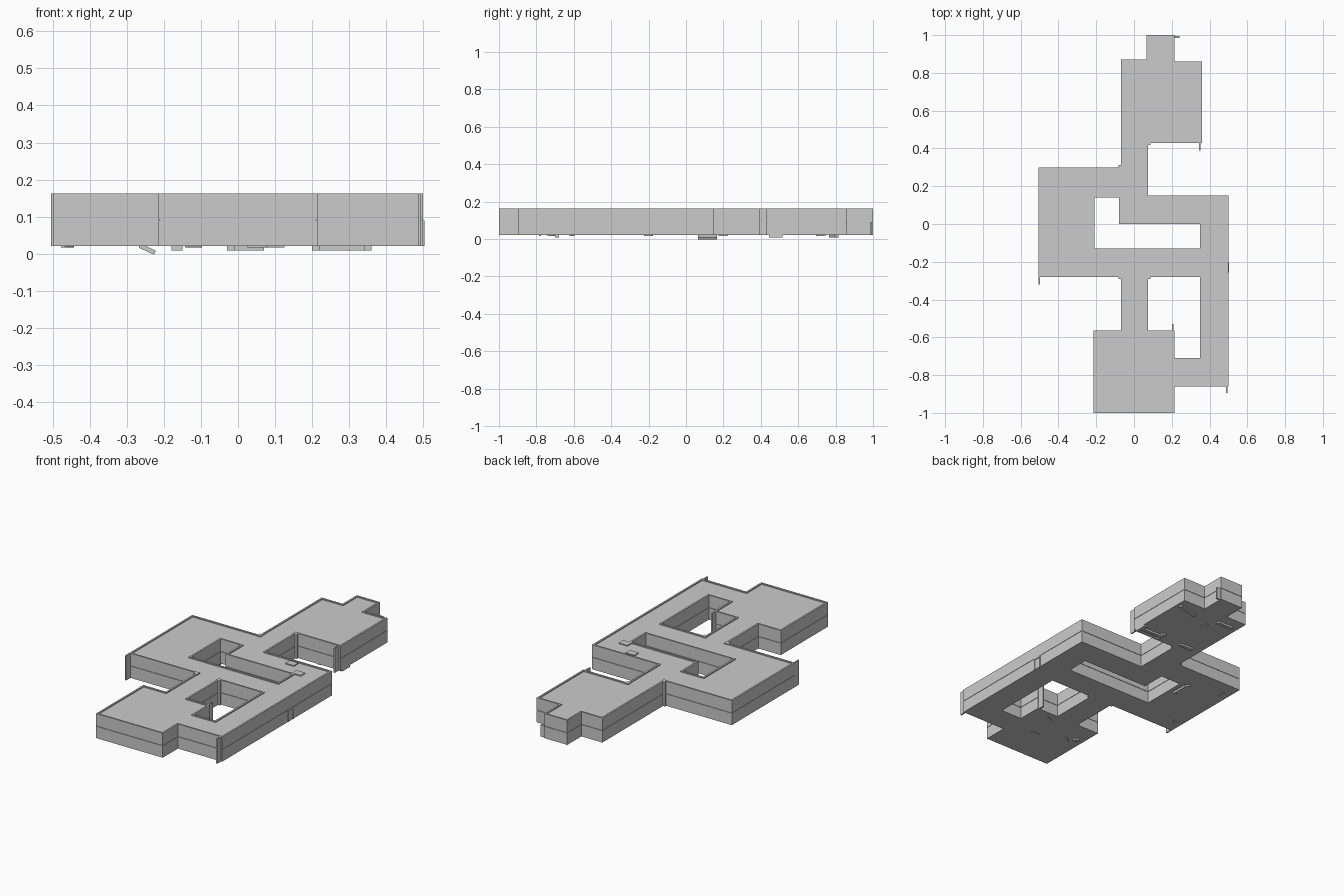
import bpy, bmesh, math
from mathutils import Vector

cube = bpy.data.objects.get("Cube")
if cube:
    bpy.data.objects.remove(cube, do_unlink=True)

grey = bpy.data.materials.new("plain_grey")
grey.use_nodes = True
COLOUR = (0.6, 0.6, 0.6, 1)
grey.diffuse_color = COLOUR
grey.node_tree.nodes["Principled BSDF"].inputs["Base Color"].default_value = COLOUR

FLOOR, SEAM, ROOF, TOP = 0.02, 0.09, 0.157, 0.163

# Floor plan: solid always lies on the left of each loop
OUTER = [(-.215, -1), (.215, -1), (.215, -.86), (.5, -.86), (.5, .15),
         (.075, .15), (.075, .43), (.36, .43), (.36, .86), (.215, .86),
         (.215, 1), (.065, 1), (.065, .87), (-.07, .87), (-.07, .3),
         (-.505, .3), (-.505, -.28), (-.07, -.28), (-.07, -.565), (-.215, -.565)]
COURT_A = [(-.21, -.13), (-.21, .14), (-.08, .14), (-.08, 0), (.35, 0), (.35, -.13)]
COURT_B = [(.075, -.28), (.35, -.28), (.35, -.71), (.215, -.71), (.215, -.565), (.075, -.565)]
PLAN = [OUTER, COURT_A, COURT_B]


def inset(loop, d):
    """Move every right-angled corner of a loop inwards by d."""
    out = []
    for i, p in enumerate(loop):
        p = Vector(p)
        a = (p - Vector(loop[i - 1])).normalized()
        b = (Vector(loop[(i + 1) % len(loop)]) - p).normalized()
        out.append(p + d * Vector((-a.y - b.y, a.x + b.x)))
    return out


def finish(bm, name):
    bmesh.ops.recalc_face_normals(bm, faces=bm.faces)
    mesh = bpy.data.meshes.new(name)
    bm.to_mesh(mesh)
    bm.free()
    mesh.materials.append(grey)
    ob = bpy.data.objects.new(name, mesh)
    bpy.context.collection.objects.link(ob)
    return ob


def slab(name, d, z0, z1):
    """Extrude the floor plan, with its courtyards, between two heights."""
    bm = bmesh.new()
    caps = [[], []]
    for loop in PLAN:
        rings = [[bm.verts.new((x, y, z)) for x, y in inset(loop, d)] for z in (z0, z1)]
        n = len(loop)
        for i in range(n):
            j = (i + 1) % n
            for k in (0, 1):
                caps[k].append(bm.edges.new((rings[k][i], rings[k][j])))
            bm.faces.new((rings[0][i], rings[0][j], rings[1][j], rings[1][i]))
    for edges in caps:
        bmesh.ops.triangle_fill(bm, use_beauty=True, edges=edges, normal=(0, 0, 1))
    return finish(bm, name)


def rim(name, loop, width, z0, z1):
    """Low wall top that follows one loop of the plan."""
    bm = bmesh.new()
    section = [(0, z0), (0, z1), (width, z1), (width, z0)]
    rings = [[bm.verts.new((x, y, z)) for x, y in inset(loop, d)] for d, z in section]
    for i in range(len(loop)):
        j = (i + 1) % len(loop)
        for k in range(4):
            m = (k + 1) % 4
            bm.faces.new((rings[k][i], rings[k][j], rings[m][j], rings[m][i]))
    return finish(bm, name)


def box(name, centre, size, turn=0, tilt=0):
    bm = bmesh.new()
    bmesh.ops.create_cube(bm, size=1)
    bmesh.ops.scale(bm, vec=size, verts=bm.verts)
    ob = finish(bm, name)
    ob.location = centre
    ob.rotation_euler = (0, math.radians(tilt), math.radians(turn))
    return ob


# Two storeys with a fine recessed joint between them
slab("lower_storey", 0, FLOOR, SEAM - .001)
slab("storey_joint", .004, SEAM - .001, SEAM + .001)
slab("upper_storey", 0, SEAM + .001, ROOF)
for name, loop in zip(("outer_rim", "long_court_rim", "small_court_rim"), PLAN):
    rim(name, loop, .01, ROOF, TOP)

# Pillars in the inward corners
for i, (x, y) in enumerate([(-.07, .3), (.075, .43), (-.07, -.28), (.075, -.28)]):
    box(f"corner_pillar_{i}", (x, y, (FLOOR + TOP) / 2), (.024, .024, TOP - FLOOR))

# Shafts that just break the roof
for i, (x, y) in enumerate([(.27, .11), (.37, .03)]):
    box(f"roof_shaft_{i}", (x, y, ROOF), (.055, .04, .012))

# Wall ends running past the corners
for i, (x, y) in enumerate([(-.501, -.30), (.49, -.875), (.347, .41), (.205, -.55)]):
    box(f"wall_end_{i}", (x, y, (FLOOR + TOP) / 2), (.008, .04, TOP - FLOOR))
box("back_wall_end", (.226, .99, .055), (.028, .008, .07))

# Door frames, side and back
for s in (-1, 1):
    box("side_door_post", (.5, -.23 + s * .022, .055), (.008, .007, .068))
    box("back_door_post", (.14 + s * .022, .998, .055), (.007, .004, .068))
box("side_door_lintel", (.5, -.23, .085), (.008, .05, .008))
box("back_door_lintel", (.14, .998, .085), (.05, .004, .008))

# Small fittings showing under the floor
box("under_ramp", (-.245, .115, .012), (.045, .1, .012), tilt=25)
for i, (x, y, length, turn) in enumerate([(.28, .79, .13, 15), (.28, .48, .13, 0), (.02, .8, .1, 0),
                                          (-.165, -.69, .03, 0), (.03, .48, .08, 0)]):
    box(f"under_bar_{i}", (x, y, .015), (length, .02, .012), turn)
for i, x in enumerate((.21, .35)):
    box(f"under_foot_{i}", (x, .48, .015), (.02, .07, .012))
for i, (x, y) in enumerate([(.05, -.78), (.1, -.61), (-.12, -.72), (-.46, -.2), (-.46, .2), (.1, .72)]):
    box(f"under_stud_{i}", (x, y, .019), (.05, .012, .006), 20 * i)
